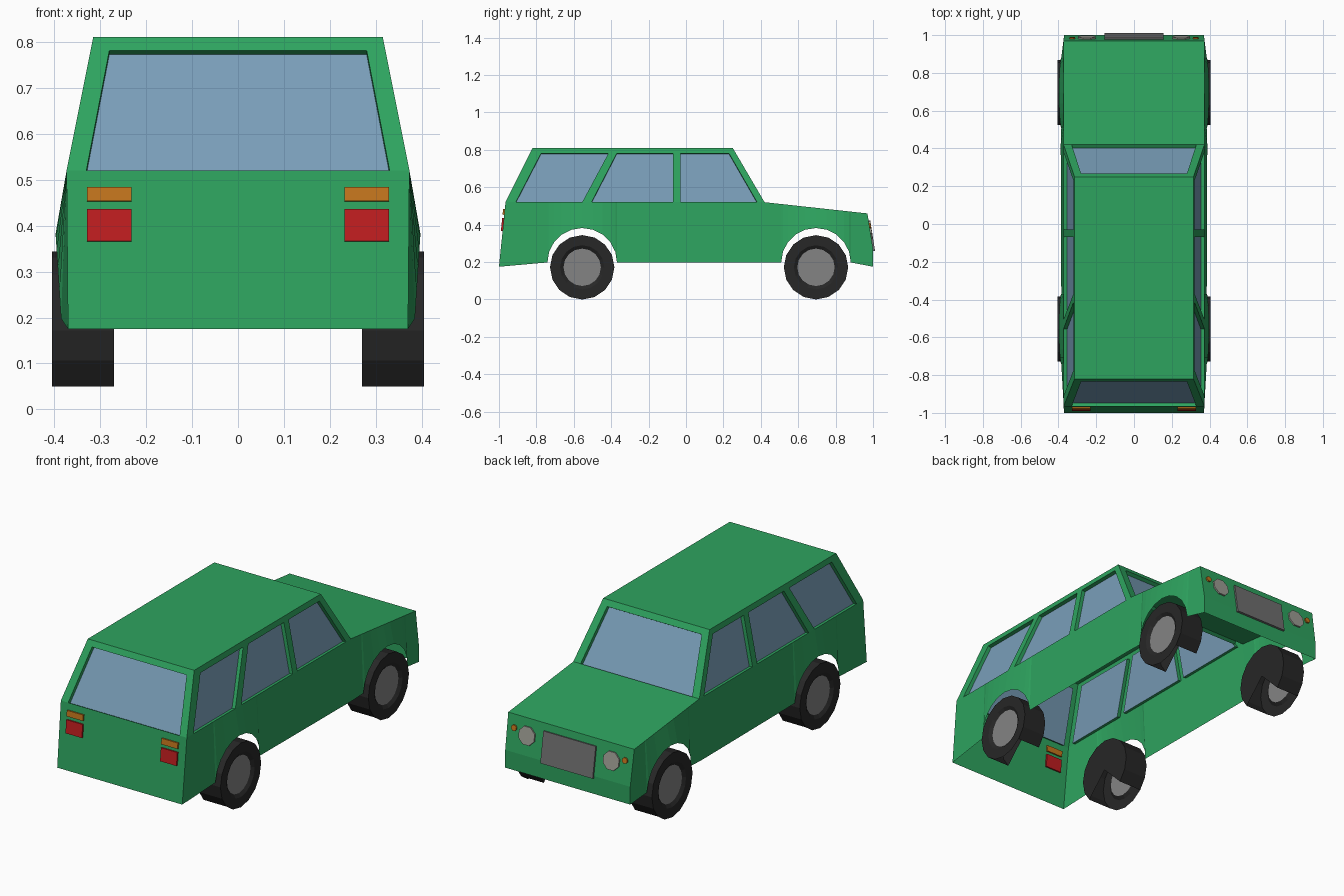
import bpy, bmesh
from math import sin, cos, pi, atan
from mathutils import Vector, Matrix

if "Cube" in bpy.data.objects:
    bpy.data.objects.remove(bpy.data.objects["Cube"])

COLORS = {
    "paint": (0.027, 0.37, 0.114), "glass": (0.19, 0.34, 0.48),
    "rubber": (0.02, 0.02, 0.02), "hub": (0.23, 0.23, 0.23),
    "grille": (0.16, 0.16, 0.16), "lamp": (0.34, 0.34, 0.30),
    "red": (0.52, 0.012, 0.014), "orange": (0.55, 0.18, 0.012),
}
MATS = {}
for key, c in COLORS.items():
    MATS[key] = bpy.data.materials.new(key)
    MATS[key].diffuse_color = (*c, 1)


def finish(name, bm, mat, mirror):
    me = bpy.data.meshes.new(name)
    bm.to_mesh(me)
    bm.free()
    me.materials.append(MATS[mat])
    ob = bpy.data.objects.new(name, me)
    bpy.context.collection.objects.link(ob)
    if mirror:
        ob.modifiers.new("Mirror", 'MIRROR')
    return ob


def panels(name, quads, mat, mirror=True):
    bm = bmesh.new()
    for q in quads:
        bm.faces.new([bm.verts.new(p) for p in q])
    bmesh.ops.remove_doubles(bm, verts=bm.verts, dist=1e-5)
    bmesh.ops.recalc_face_normals(bm, faces=bm.faces)
    return finish(name, bm, mat, mirror)


def across(a, b):
    """Full-width quad between two half-width points."""
    return [a, b, (-b[0], b[1], b[2]), (-a[0], a[1], a[2])]


def window(name, quad, mirror=True, depth=0.02):
    """Recessed pane plus painted reveal."""
    q = [Vector(p) for p in quad]
    n = (q[1] - q[0]).cross(q[3] - q[0]).normalized()
    if n.dot(Vector((0, -0.25, 0.5)) - q[0]) < 0:
        n = -n
    inner = [p + n * depth for p in q]
    panels(name + "_glass", [inner], "glass", mirror)
    panels(name + "_reveal", [[q[i], q[(i + 1) % 4], inner[(i + 1) % 4], inner[i]]
                              for i in range(4)], "paint", mirror)


# Lower body sides with wheel arches
REAR, FRONT = -0.555, 0.695
BELT, ROOF, W, RW = 0.52, 0.81, 0.373, 0.315


def arch(yc):
    return [(0.385 + 0.012 * sin(pi * i / 10), yc - 0.186 * cos(pi * i / 10),
             0.198 + 0.184 * sin(pi * i / 10)) for i in range(11)]


low = ([(0.37, -1.0, 0.175)] + arch(REAR) + [(0.388, 0.42, 0.197)]
       + arch(FRONT) + [(0.37, 1.0, 0.175)])


def top(p):
    y = min(max(p[1], -0.965), 0.97)
    return (W, y, BELT - max(0, y - 0.42) * 0.06 / 0.55)


panels("body_side", [[a, b, top(b), top(a)] for a, b in zip(low, low[1:-1])]
       + [[low[-2], low[-1], (0.37, 1.0, 0.27), top(low[-1]), top(low[-2])]], "paint")

# Tail, nose, bonnet and roof
panels("tailgate", [across((0.37, -1, 0.175), (W, -0.965, BELT))], "paint", False)
panels("bonnet_and_nose", [across((W, 0.42, BELT), (W, 0.97, 0.46)),
                           across((W, 0.97, 0.46), (0.37, 1.0, 0.27)),
                           across((0.37, 1.0, 0.27), (0.37, 1.0, 0.175))], "paint", False)
panels("roof", [across((RW, -0.82, ROOF), (RW, 0.25, ROOF))], "paint", False)

# Side pillars and windows
T = 0.9
ZT, XT = BELT + T * (ROOF - BELT), W + T * (RW - W)
lo = [(W, y, BELT) for y in (-0.965, -0.91, -0.555, -0.505, -0.07, -0.03, 0.38, 0.42)]
hi = [(XT, y, ZT) for y in (-0.8345, -0.775, -0.415, -0.37, -0.07, -0.03, 0.23, 0.267)]
frame = [[lo[i], lo[i + 1], hi[i + 1], hi[i]] for i in (0, 2, 4, 6)]
frame.append(hi + [(RW, 0.25, ROOF), (RW, -0.82, ROOF)])
panels("side_pillars", frame, "paint")
for k, i in enumerate((1, 3, 5)):
    window(f"side_window_{k + 1}", [lo[i], lo[i + 1], hi[i + 1], hi[i]])

# Windscreen and rear window with their frames
for name, y0, y1 in (("rear_window", -0.965, -0.82), ("windscreen", 0.42, 0.25)):
    yt = y0 + T * (y1 - y0)
    a, b = (0.33, y0, BELT), (0.28, yt, ZT)
    panels(name + "_pillars", [[a, (W, y0, BELT), (XT, yt, ZT), b]], "paint")
    panels(name + "_header", [across((XT, yt, ZT), (RW, y1, ROOF))], "paint", False)
    window(name, across(a, b), False)

# Wheels: open along the bottom of the tread and inner face
N, R = 16, 0.172


def lathe(yc, profile, skip=()):
    def pt(p, i):
        a = 2 * pi * i / N
        return (p[0], yc + p[1] * sin(a), R - p[1] * cos(a))
    return [[pt(a, i), pt(a, i + 1), pt(b, i + 1), pt(b, i)]
            for a, b in zip(profile, profile[1:]) for i in range(N) if i not in skip]


for name, yc in (("rear", REAR), ("front", FRONT)):
    panels(name + "_tyre", lathe(yc, [(0.27, 0), (0.27, R), (0.405, R)], (14, 15, 0, 1))
           + lathe(yc, [(0.405, R), (0.405, 0.118), (0.393, 0.1)]), "rubber")
    panels(name + "_hubcap", lathe(yc, [(0.393, 0.1), (0.393, 0)]), "hub")


# Lights and grille, tilted to lie on the end panels
def block(name, x, y, z, sx, sz, tilt, mat, mirror=True):
    bm = bmesh.new()
    m = (Matrix.Translation((x, y, z)) @ Matrix.Rotation(tilt, 4, 'X')
         @ Matrix.Diagonal((sx, 0.018, sz, 1)))
    bmesh.ops.create_cube(bm, size=1, matrix=m)
    finish(name, bm, mat, mirror)


def round_lamp(name, x, z, r, mat):
    bm = bmesh.new()
    m = (Matrix.Translation((x, nose_y(z), z)) @ Matrix.Rotation(NOSE + pi / 2, 4, 'X')
         @ Matrix.Rotation(pi / 8, 4, 'Z'))
    bmesh.ops.create_cone(bm, cap_ends=True, segments=8, radius1=r, radius2=r,
                          depth=0.016, matrix=m)
    finish(name, bm, mat, True)


def tail_y(z):
    return -1 + (z - 0.175) * 0.1014


def nose_y(z):
    return 1 - (z - 0.27) * 0.158


TAIL, NOSE = -atan(0.1014), atan(0.158)
block("tail_light", 0.28, tail_y(0.4), 0.40, 0.097, 0.07, TAIL, "red")
block("rear_indicator", 0.28, tail_y(0.468), 0.468, 0.097, 0.031, TAIL, "orange")
block("grille", 0, nose_y(0.34), 0.34, 0.31, 0.165, NOSE, "grille", False)
round_lamp("headlight", 0.25, 0.372, 0.05, "lamp")
round_lamp("front_indicator", 0.328, 0.393, 0.016, "orange")

for m in bpy.data.materials:
    if m.users and not m.is_grease_pencil:
        m.use_nodes = True
        m.node_tree.nodes["Principled BSDF"].inputs["Base Color"].default_value = m.diffuse_color
